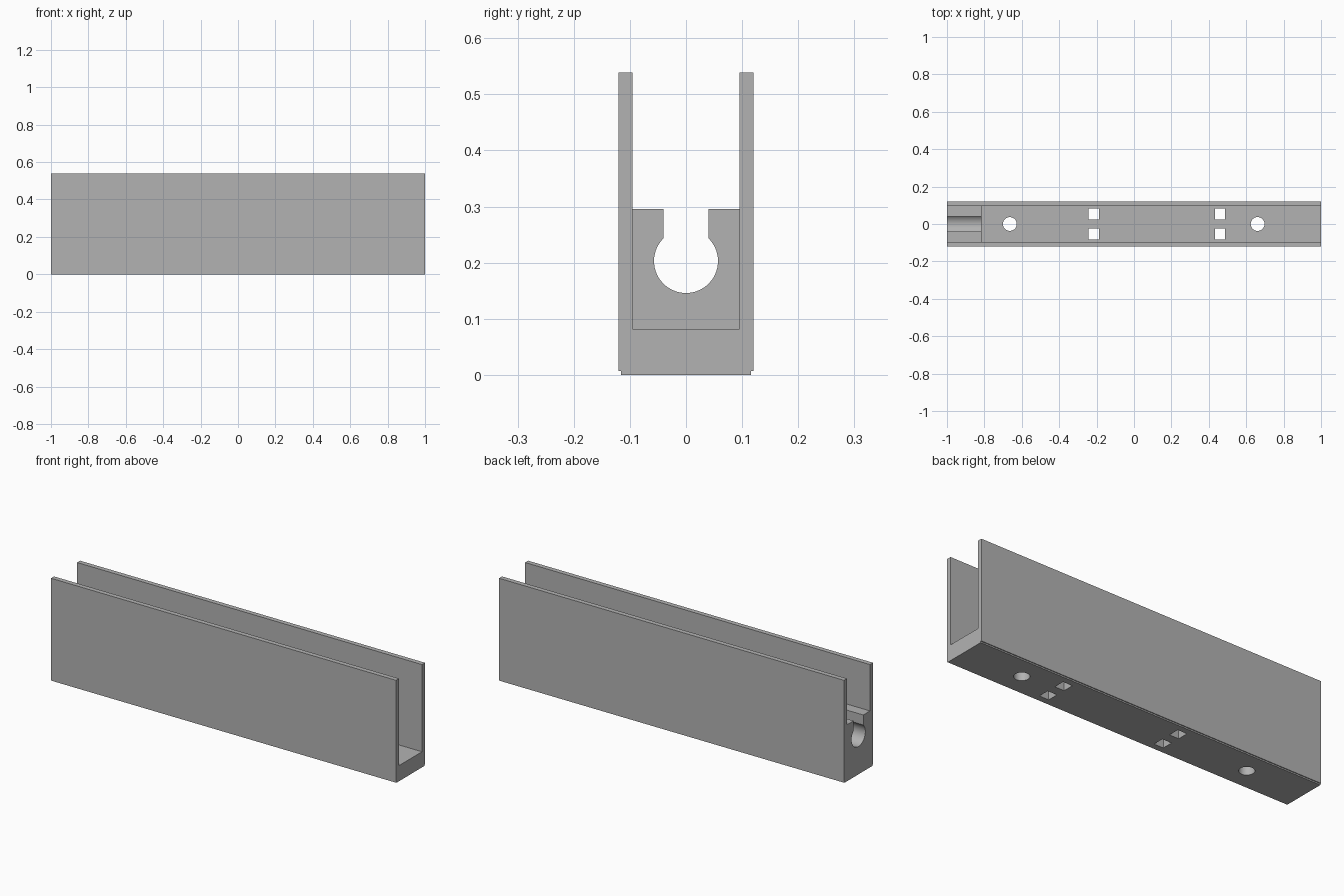
import bpy, bmesh, math

if "Cube" in bpy.data.objects:
    bpy.data.objects.remove(bpy.data.objects["Cube"])

grey = bpy.data.materials.new("light_grey")
grey.diffuse_color = (0.45, 0.45, 0.45, 1)
grey.use_nodes = True
grey.node_tree.nodes["Principled BSDF"].inputs["Base Color"].default_value = grey.diffuse_color


def prism(name, points, axis, start, end):
    """Extrude a closed 2D outline along an axis (x: y,z  y: x,z  z: x,y)."""
    i = "xyz".index(axis)

    def place(p, d):
        c = list(p)
        c.insert(i, d)
        return c

    bm = bmesh.new()
    face = bm.faces.new([bm.verts.new(place(p, start)) for p in points])
    moved = bmesh.ops.extrude_face_region(bm, geom=[face])["geom"]
    bmesh.ops.translate(bm, vec=place((0, 0), end - start),
                        verts=[v for v in moved if isinstance(v, bmesh.types.BMVert)])
    bmesh.ops.recalc_face_normals(bm, faces=bm.faces)
    mesh = bpy.data.meshes.new(name)
    bm.to_mesh(mesh)
    bm.free()
    mesh.materials.append(grey)
    obj = bpy.data.objects.new(name, mesh)
    bpy.context.collection.objects.link(obj)
    return obj


def rect(cx, cy, w, h):
    return [(cx + sx * w / 2, cy + sy * h / 2)
            for sx, sy in ((-1, -1), (1, -1), (1, 1), (-1, 1))]


def arc(cx, cy, r, a0, a1, n):
    return [(cx + r * math.cos(a0 + (a1 - a0) * k / n),
             cy + r * math.sin(a0 + (a1 - a0) * k / n)) for k in range(n + 1)]


# Bar with a small step along its lower edges
half = [(0.116, 0), (0.116, 0.007), (0.1205, 0.007), (0.1205, 0.539)]
bar = prism("channel_body", half + [(-y, z) for y, z in reversed(half)], "x", -1, 1)

# Open trough, leaving a raised end block on the left
cutters = [prism("trough_cutter",
                 [(-0.815, 0.082), (1.1, 0.082), (1.1, 0.7), (-1.1, 0.7),
                  (-1.1, 0.296), (-0.815, 0.296)], "y", -0.0955, 0.0955)]

# Keyhole slot through the end block
r, w, cz = 0.057, 0.04, 0.203
a = math.acos(w / r)
keyhole = arc(0, cz, r, math.pi - a, 2 * math.pi + a, 56) + [(w, 0.4), (-w, 0.4)]
cutters.append(prism("keyhole_cutter", keyhole, "x", -1.1, -0.7))

# Round screw holes in the floor
for x in (-0.664, 0.661):
    cutters.append(prism("screw_hole_cutter", arc(x, 0, 0.037, 0, 2 * math.pi, 40)[:-1],
                         "z", -0.1, 0.15))

# Pairs of rectangular holes in the floor
for x in (-0.215, 0.46):
    for y in (-0.054, 0.054):
        cutters.append(prism("tie_hole_cutter", rect(x, y, 0.054, 0.058), "z", -0.1, 0.15))

# Cut everything, then remove the helpers
bpy.context.view_layer.objects.active = bar
bar.select_set(True)
for c in cutters:
    mod = bar.modifiers.new("cut", "BOOLEAN")
    mod.operation, mod.solver, mod.object = "DIFFERENCE", "EXACT", c
    bpy.ops.object.modifier_apply(modifier=mod.name)
    bpy.data.objects.remove(c)

bpy.ops.object.shade_smooth_by_angle(angle=math.radians(30))
